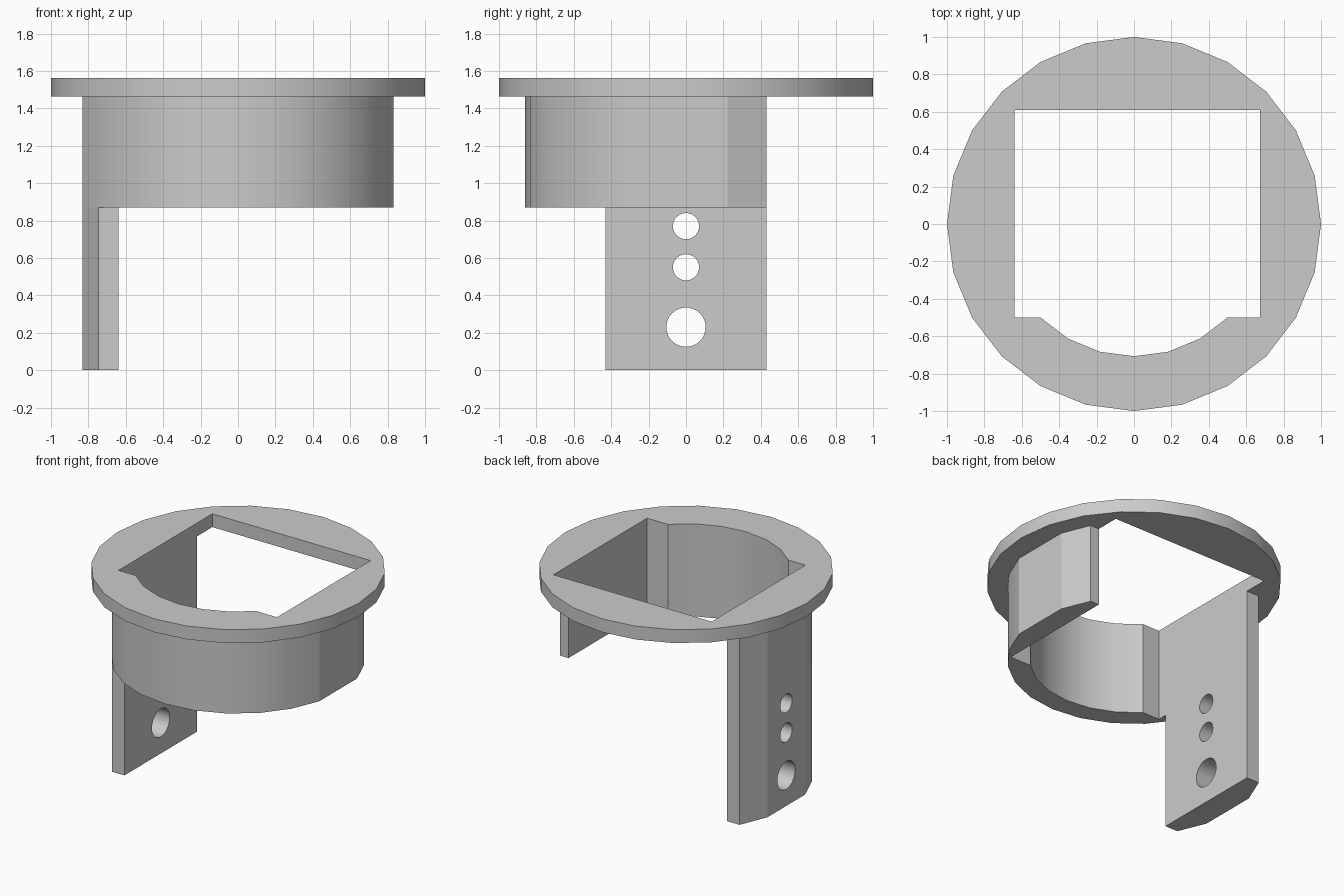
import bpy, bmesh
from math import sin, cos, radians
from mathutils import Matrix

cube = bpy.data.objects.get("Cube")
if cube:
    bpy.data.objects.remove(cube, do_unlink=True)

# One plain grey for the whole bracket
grey = bpy.data.materials.new("plain grey")
grey.use_nodes = True
colour = (0.6, 0.6, 0.6, 1)
grey.diffuse_color = colour
grey.node_tree.nodes["Principled BSDF"].inputs["Base Color"].default_value = colour

FLANGE_R, WALL_R, BORE_R = 1.0, 0.86, 0.707
LEG_TOP, WALL_TOP, TOP = 0.87, 1.463, 1.563
LEFT, RIGHT, FRONT, BACK, WALL_BACK = -0.64, 0.673, -0.5, 0.61, 0.43


def arc(radius, angles):
    return [(radius * cos(radians(a)), radius * sin(radians(a))) for a in angles]


def prism(name, points, z0, z1):
    """Extrude a flat outline between two heights."""
    bm = bmesh.new()
    face = bm.faces.new([bm.verts.new((x, y, z0)) for x, y in points])
    extruded = bmesh.ops.extrude_face_region(bm, geom=[face])["geom"]
    for v in extruded:
        if isinstance(v, bmesh.types.BMVert):
            v.co.z = z1
    bmesh.ops.recalc_face_normals(bm, faces=bm.faces)
    return finish(name, bm)


def finish(name, bm):
    mesh = bpy.data.meshes.new(name)
    bm.to_mesh(mesh)
    bm.free()
    mesh.materials.append(grey)
    ob = bpy.data.objects.new(name, mesh)
    bpy.context.collection.objects.link(ob)
    return ob


def activate(ob):
    bpy.ops.object.select_all(action='DESELECT')
    ob.select_set(True)
    bpy.context.view_layer.objects.active = ob


def cut(ob, cutter):
    activate(ob)
    mod = ob.modifiers.new("cut", 'BOOLEAN')
    mod.operation, mod.solver, mod.object = 'DIFFERENCE', 'EXACT', cutter
    bpy.ops.object.modifier_apply(modifier=mod.name)
    bpy.data.objects.remove(cutter, do_unlink=True)


# Square opening with a rounded front bulge
bulge = [(LEFT, FRONT)] + arc(BORE_R, range(225, 316, 15)) + [(RIGHT, FRONT)]

# Top flange
flange = prism("top_flange", arc(FLANGE_R, range(0, 360, 15)), WALL_TOP, TOP)
cut(flange, prism("opening_cutter", bulge + [(RIGHT, BACK), (LEFT, BACK)],
                  WALL_TOP - 0.1, TOP + 0.1))

# U-shaped wall, open at the back and flattened at both sides
outer = arc(WALL_R, [a for a in range(150, 391, 15) if a % 180])
wall = prism("curved_wall",
             outer + [(RIGHT, WALL_BACK)] + bulge[::-1] + [(LEFT, WALL_BACK)],
             LEG_TOP, WALL_TOP)

# Side leg with three round holes
leg = prism("side_leg",
            arc(WALL_R, (150, 165, 195, 210)) + [(LEFT, -WALL_BACK), (LEFT, WALL_BACK)],
            0, LEG_TOP)
for z, r in ((0.77, 0.07), (0.55, 0.07), (0.23, 0.105)):
    bm = bmesh.new()
    bmesh.ops.create_cone(bm, cap_ends=True, segments=32, radius1=r, radius2=r, depth=0.6,
                          matrix=Matrix.Translation((-0.74, 0, z)) @ Matrix.Rotation(radians(90), 4, 'Y'))
    cut(leg, finish("hole_cutter", bm))

# Smooth the round faces, keep the flats crisp
for ob in (flange, wall, leg):
    activate(ob)
    bpy.ops.object.shade_smooth_by_angle(angle=radians(20))
